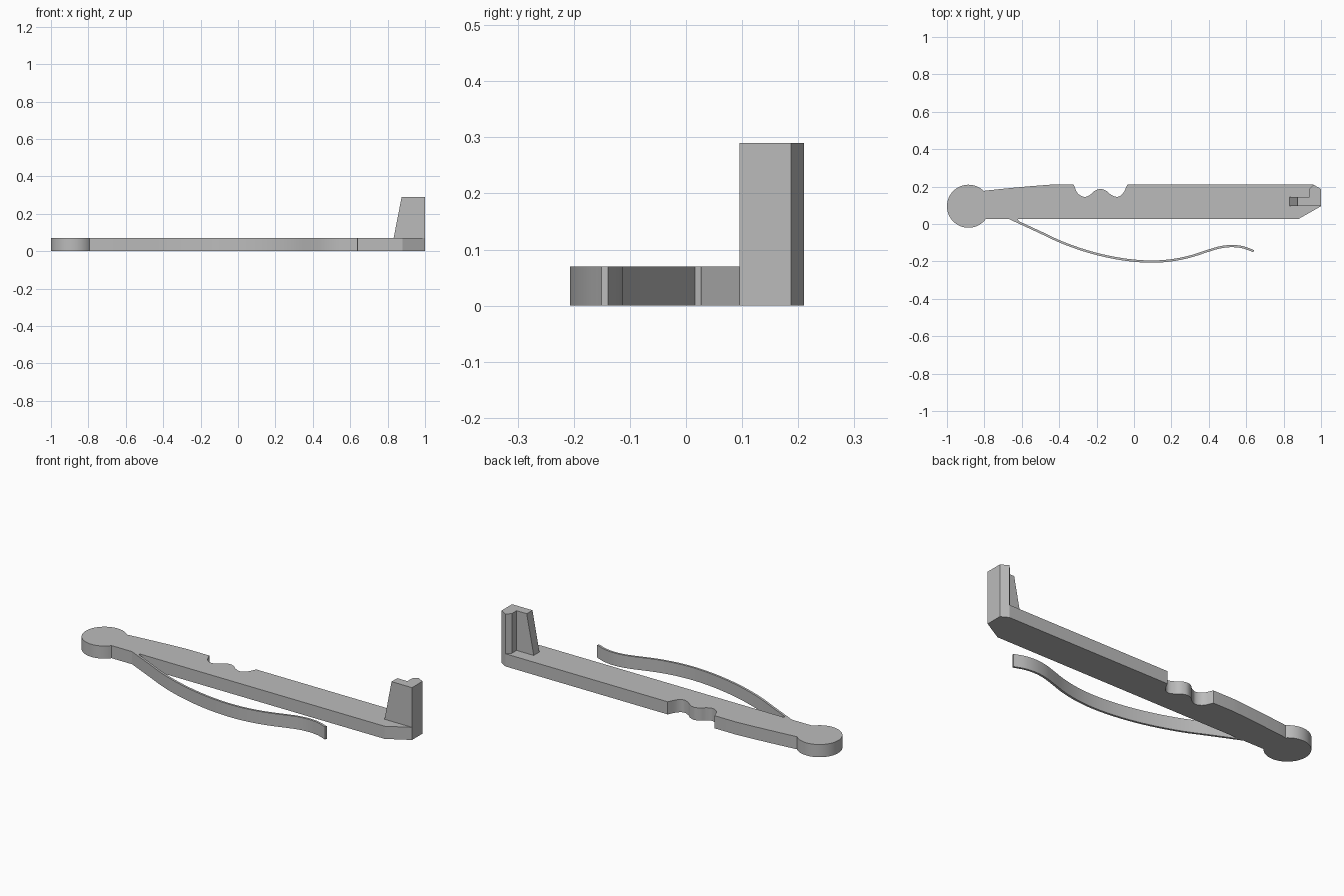
import bpy, bmesh, math
from mathutils import Vector

cube = bpy.data.objects.get("Cube")
if cube:
    bpy.data.objects.remove(cube)

grey = bpy.data.materials.new("plain grey")
grey.use_nodes = True
GREY = (0.5, 0.5, 0.5, 1)
grey.diffuse_color = GREY
grey.node_tree.nodes["Principled BSDF"].inputs["Base Color"].default_value = GREY

THICK = 0.07


def smooth_path(points, steps=6):
    """Catmull-Rom curve through the points."""
    p = [Vector(q) for q in points]
    p = [2 * p[0] - p[1]] + p + [2 * p[-1] - p[-2]]
    out = []
    for a, b, c, d in zip(p, p[1:], p[2:], p[3:]):
        for i in range(steps):
            t = i / steps
            out.append(0.5 * (2 * b + (c - a) * t + (2 * a - 5 * b + 4 * c - d) * t * t
                              + (3 * b - a - 3 * c + d) * t ** 3))
    return out + [p[-2]]


def prism(name, bottom, z0, z1, top=None):
    """Solid between a bottom outline and a matching top outline."""
    bm = bmesh.new()
    low = [bm.verts.new((p[0], p[1], z0)) for p in bottom]
    high = [bm.verts.new((p[0], p[1], z1)) for p in (top or bottom)]
    bm.faces.new(low)
    bm.faces.new(high)
    n = len(low)
    for i in range(n):
        j = (i + 1) % n
        bm.faces.new((low[i], low[j], high[j], high[i]))
    bmesh.ops.recalc_face_normals(bm, faces=bm.faces)
    mesh = bpy.data.meshes.new(name)
    bm.to_mesh(mesh)
    bm.free()
    mesh.materials.append(grey)
    obj = bpy.data.objects.new(name, mesh)
    bpy.context.collection.objects.link(obj)
    bpy.ops.object.select_all(action="DESELECT")
    obj.select_set(True)
    bpy.context.view_layer.objects.active = obj
    bpy.ops.object.shade_smooth_by_angle(angle=math.radians(20))
    return obj


# Flat bar with a round end, a double finger notch and a clipped corner
cx, cy, r = -0.885, 0.095, 0.115
start, end = math.radians(45), math.radians(323)
disc = [(cx + r * math.cos(a), cy + r * math.sin(a))
        for a in (start + (end - start) * i / 48 for i in range(49))]
notch = smooth_path([(-0.035, 0.21), (-0.06, 0.163), (-0.09, 0.145), (-0.125, 0.158),
                     (-0.15, 0.178), (-0.18, 0.187), (-0.21, 0.177), (-0.235, 0.156),
                     (-0.265, 0.145), (-0.3, 0.163), (-0.323, 0.21)])
shoulder = smooth_path([(-0.45, 0.21), (-0.6, 0.198), (-0.79, 0.179)], 4)
bar = disc + [(0.88, 0.027), (1, 0.095), (1, 0.187), (0.96, 0.21)] + notch + shoulder
prism("bar", bar, 0, THICK)

# Upright hook post whose inner edge leans
def post_outline(inner_x):
    return [(inner_x, 0.095), (1, 0.095), (1, 0.187), (0.96, 0.21),
            (0.937, 0.187), (0.937, 0.145), (inner_x, 0.145)]


prism("hook_post", post_outline(0.832), THICK, 0.29, post_outline(0.875))

# Thin bowed spring arm growing out of the bar
centre = smooth_path([(-0.645, 0.022), (-0.5, -0.045), (-0.4, -0.092), (-0.3, -0.13),
                      (-0.2, -0.16), (-0.1, -0.182), (0, -0.196), (0.1, -0.201),
                      (0.2, -0.194), (0.3, -0.174), (0.4, -0.142), (0.46, -0.125),
                      (0.52, -0.118), (0.58, -0.124), (0.64, -0.145)])
left, right = [], []
for i, p in enumerate(centre):
    t = centre[min(i + 1, len(centre) - 1)] - centre[max(i - 1, 0)]
    side = Vector((-t.y, t.x)).normalized() * 0.006
    left.append(p + side)
    right.append(p - side)
left[0], right[0] = Vector((-0.62, 0.027)), Vector((-0.67, 0.027))
prism("spring_arm", left + right[::-1], 0, THICK)
